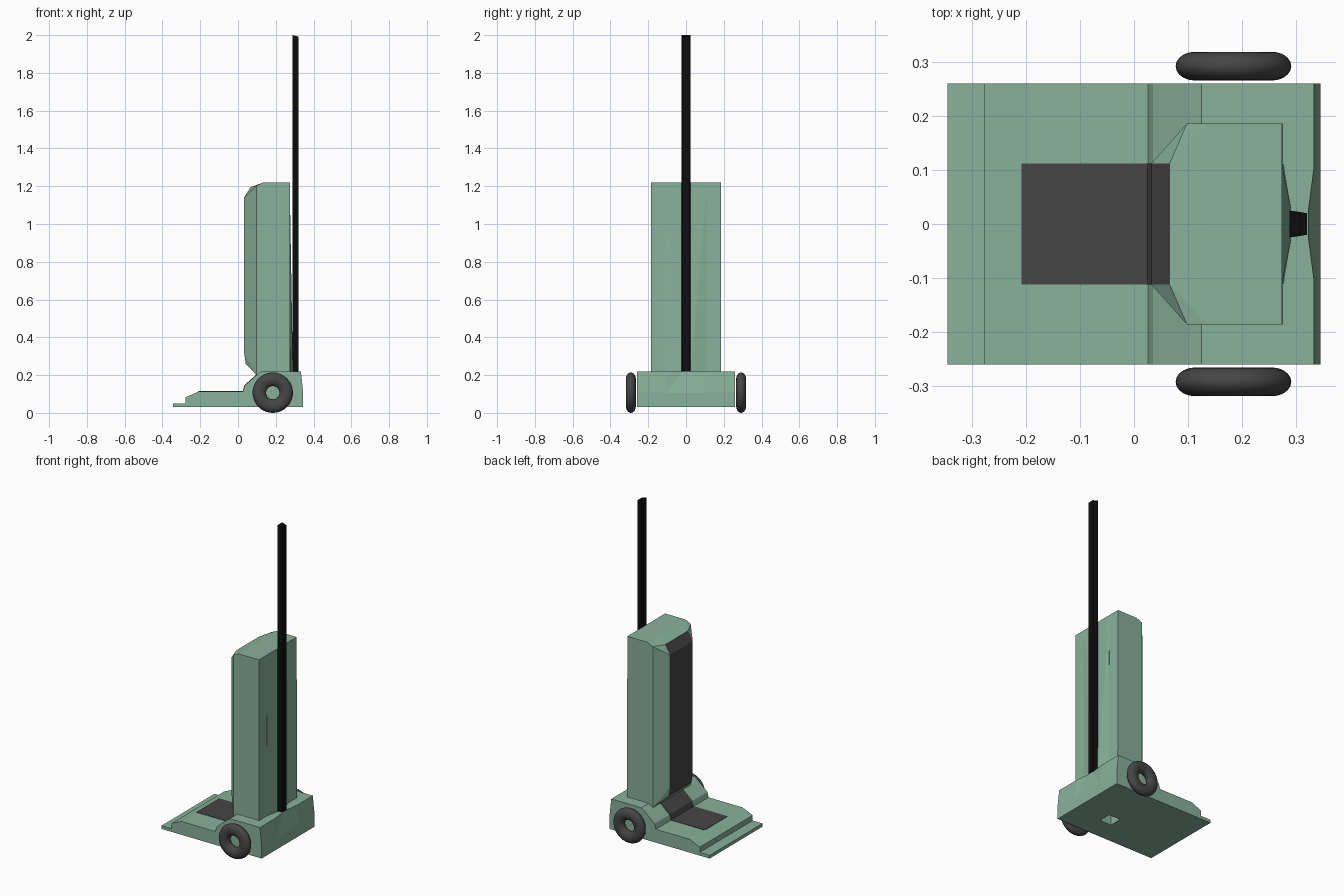
import bpy, bmesh, math

if "Cube" in bpy.data.objects:
    bpy.data.objects.remove(bpy.data.objects["Cube"])


def material(name, rgb):
    m = bpy.data.materials.new(name)
    m.diffuse_color = (*rgb, 1)
    m.use_nodes = True
    m.node_tree.nodes["Principled BSDF"].inputs["Base Color"].default_value = m.diffuse_color
    return m


GREEN = material("sage_green", (0.25, 0.44, 0.33))
GREY = material("dark_grey", (0.06, 0.06, 0.06))
BLACK = material("black", (0.004, 0.004, 0.004))


def finish(bm, name, *mats):
    bmesh.ops.recalc_face_normals(bm, faces=bm.faces)
    me = bpy.data.meshes.new(name)
    bm.to_mesh(me)
    bm.free()
    for m in mats:
        me.materials.append(m)
    ob = bpy.data.objects.new(name, me)
    bpy.context.collection.objects.link(ob)
    return ob


def extrude_profile(name, pts, half_y, mat):
    bm = bmesh.new()
    face = bm.faces.new([bm.verts.new((x, -half_y, z)) for x, z in pts])
    new = bmesh.ops.extrude_face_region(bm, geom=[face])["geom"]
    bmesh.ops.translate(bm, vec=(0, 2 * half_y, 0),
                        verts=[v for v in new if isinstance(v, bmesh.types.BMVert)])
    return finish(bm, name, mat)


def hull(pts):
    """Convex solid from points mirrored across y = 0."""
    bm = bmesh.new()
    for x, y, z in pts:
        for s in (-1, 1):
            bm.verts.new((x, s * y, z))
    res = bmesh.ops.convex_hull(bm, input=bm.verts)
    loose = [v for v in bm.verts if not v.link_faces]
    bmesh.ops.delete(bm, geom=loose, context="VERTS")
    bmesh.ops.dissolve_limit(bm, angle_limit=math.radians(1),
                             verts=bm.verts, edges=bm.edges)
    return bm


def cut(target, cutter):
    cutter.hide_render = True
    cutter.hide_viewport = True
    cutter.display_type = "WIRE"
    mod = target.modifiers.new("cut", "BOOLEAN")
    mod.operation = "DIFFERENCE"
    mod.solver = "EXACT"
    mod.object = cutter


# Stepped foot base
base = extrude_profile("base", [
    (-0.345, 0.03), (-0.345, 0.05), (-0.277, 0.05), (-0.277, 0.083),
    (-0.208, 0.113), (0.026, 0.113), (0.035, 0.145), (0.098, 0.2),
    (0.125, 0.22), (0.333, 0.22), (0.345, 0.11), (0.345, 0.03)], 0.26, GREEN)

# Dished relief in the rear of the base and opening underneath
relief = finish(hull([
    (0.322, 0.022, 0.222), (0.3335, 0.11, 0.222), (0.346, 0.11, 0.1),
    (0.38, 0.11, 0.222), (0.38, 0.11, 0.1)]), "rear_relief_cutter")
cut(base, relief)
opening = extrude_profile("underside_opening_cutter", [
    (0.07, 0.0), (0.15, 0.0), (0.15, 0.1), (0.07, 0.1)], 0.04, GREEN)
opening.location.y = -0.08
cut(base, opening)

# Dark tread running up the base to the body
extrude_profile("foot_tread", [
    (-0.208, 0.1), (-0.208, 0.115), (0.025, 0.115), (0.034, 0.147),
    (0.1, 0.205), (0.1, 0.19), (0.04, 0.13), (0.03, 0.1)], 0.112, GREY)

# Tall chamfered body with dark front panel
bm = hull([
    (0.066, 0.112, 1.195), (0.032, 0.112, 1.14), (0.032, 0.112, 0.32),
    (0.041, 0.112, 0.26), (0.098, 0.112, 0.2),
    (0.098, 0.186, 1.203), (0.098, 0.186, 0.2),
    (0.135, 0.112, 1.22), (0.135, 0.186, 1.22),
    (0.274, 0.186, 1.22), (0.276, 0.186, 0.2)])
for f in bm.faces:
    c = f.calc_center_median()
    if max(abs(v.co.y) for v in f.verts) < 0.113 and c.x < 0.08 and c.z < 1.18:
        f.material_index = 1
finish(bm, "body", GREEN, GREY)

# Tapered rear spine of the body
finish(hull([
    (0.26, 0.11, 1.2), (0.274, 0.11, 1.2), (0.26, 0.11, 0.21),
    (0.277, 0.11, 0.21), (0.275, 0.025, 1.1), (0.291, 0.025, 0.21)]),
    "body_spine", GREEN)

# Tall pole
finish(hull([
    (0.288, 0.025, 0.21), (0.32, 0.02, 0.21),
    (0.288, 0.025, 2.0), (0.32, 0.02, 1.992)]), "handle_pole", BLACK)

# Ring wheels
for side, s in (("left", -1), ("right", 1)):
    bpy.ops.mesh.primitive_torus_add(
        major_segments=40, minor_segments=20, major_radius=0.071,
        minor_radius=0.036, location=(0.184, s * 0.292, 0.107),
        rotation=(math.pi / 2, 0, 0))
    wheel = bpy.context.object
    wheel.name = side + "_wheel"
    wheel.scale = (1, 1, 0.74)
    wheel.data.materials.append(GREY)
    bpy.ops.object.shade_smooth()
